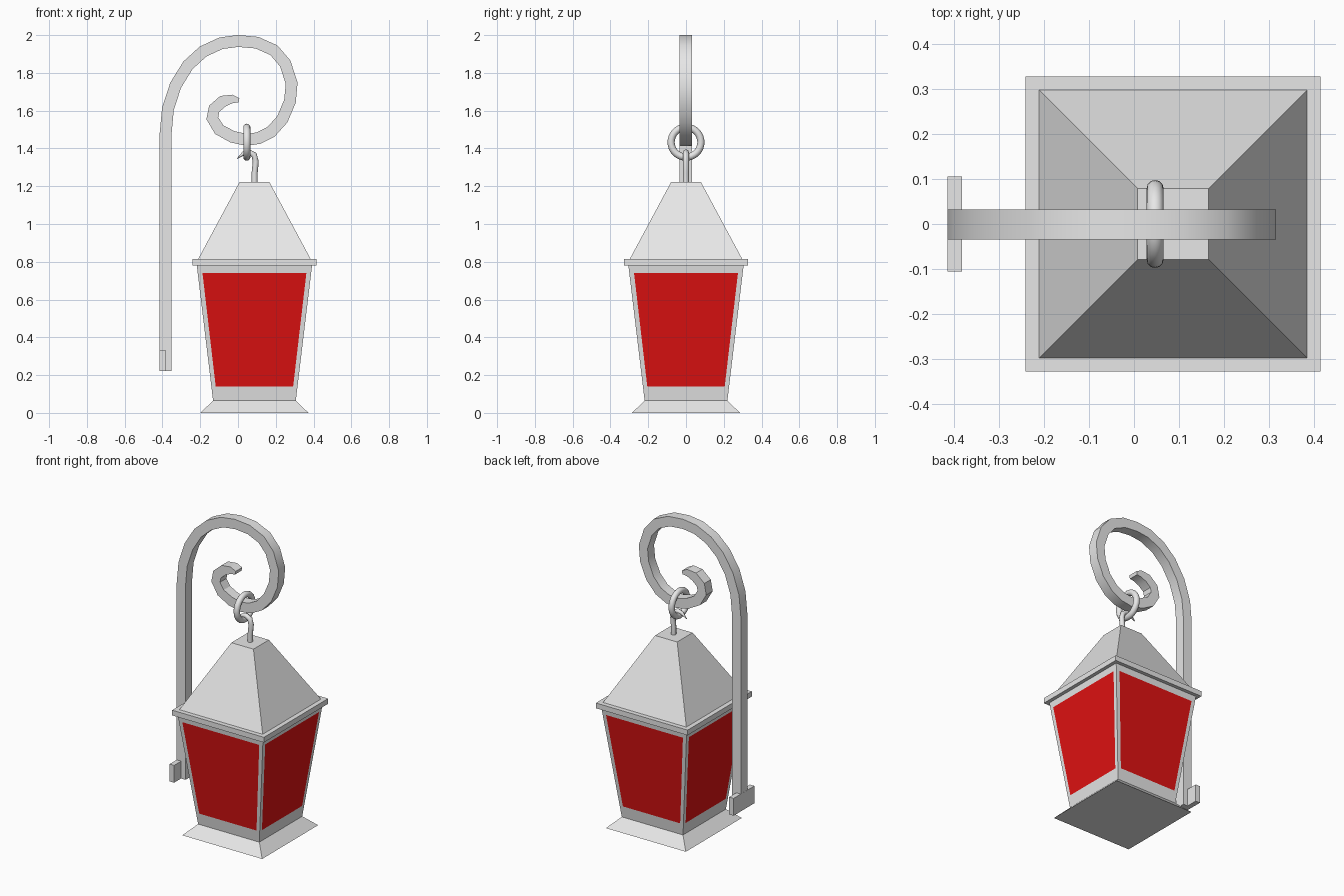
import bpy, bmesh, math
from mathutils import Vector, Matrix

cube = bpy.data.objects.get("Cube")
if cube:
    bpy.data.objects.remove(cube, do_unlink=True)

CX = 0.087  # lantern axis


def material(name, rgb):
    m = bpy.data.materials.new(name)
    m.use_nodes = True
    m.diffuse_color = (*rgb, 1)
    m.node_tree.nodes["Principled BSDF"].inputs["Base Color"].default_value = (*rgb, 1)
    return m


GREY = material("light grey metal", (0.8, 0.8, 0.8))
RED = material("red glass", (0.75, 0.006, 0.006))


def finish(name, bm, mats=(GREY,), smooth=None):
    bmesh.ops.remove_doubles(bm, verts=bm.verts, dist=0.0002)
    bmesh.ops.recalc_face_normals(bm, faces=bm.faces)
    me = bpy.data.meshes.new(name)
    bm.to_mesh(me)
    bm.free()
    for m in mats:
        me.materials.append(m)
    ob = bpy.data.objects.new(name, me)
    bpy.context.collection.objects.link(ob)
    if smooth:
        shade(ob, smooth)
    return ob


def shade(ob, degrees):
    bpy.ops.object.select_all(action='DESELECT')
    bpy.context.view_layer.objects.active = ob
    ob.select_set(True)
    bpy.ops.object.shade_smooth_by_angle(angle=math.radians(degrees))


def square(bm, half, z):
    return [bm.verts.new((CX + sx * half, sy * half, z))
            for sx, sy in ((-1, -1), (1, -1), (1, 1), (-1, 1))]


def frustum(name, low, high):
    """Square block between two (half width, height) levels."""
    bm = bmesh.new()
    a, b = square(bm, *low), square(bm, *high)
    bm.faces.new(a)
    bm.faces.new(b)
    for i in range(4):
        j = (i + 1) % 4
        bm.faces.new((a[i], a[j], b[j], b[i]))
    return finish(name, bm)


def box(name, size, centre):
    bm = bmesh.new()
    bmesh.ops.create_cube(bm, size=1, matrix=Matrix.Translation(centre) @ Matrix.Diagonal((*size, 1)))
    return finish(name, bm)


# Base, brim and roof
frustum("base", (0.286, 0), (0.219, 0.065))
frustum("brim", (0.328, 0.78), (0.328, 0.814))
frustum("roof", (0.298, 0.814), (0.079, 1.222))

# Tapered body with a flush glass pane set in each side
LOW, HIGH = (0.219, 0.065), (0.305, 0.78)


def half_at(z):
    t = (z - LOW[1]) / (HIGH[1] - LOW[1])
    return LOW[0] + t * (HIGH[0] - LOW[0])


bm = bmesh.new()
for side in range(4):
    turn = Matrix.Translation((CX, 0, 0)) @ Matrix.Rotation(side * math.pi / 2, 4, 'Z')

    def quad(bottom, top):
        return [bm.verts.new(turn @ Vector((s * w, -half_at(z), z)))
                for s, (w, z) in ((-1, bottom), (1, bottom), (1, top), (-1, top))]

    outer = quad(LOW, HIGH)
    pane = quad((0.205, 0.14), (0.275, 0.74))
    bm.faces.new(pane).material_index = 1
    for i in range(4):
        j = (i + 1) % 4
        bm.faces.new((outer[i], outer[j], pane[j], pane[i]))
finish("lantern_body", bm, (GREY, RED))

# Flat iron bracket: a post that rolls into a scroll
path = [(-0.383, 0.222), (-0.383, 1.48), (-0.371, 1.61), (-0.33, 1.735),
        (-0.265, 1.84), (-0.185, 1.913), (-0.09, 1.957), (0, 1.969),
        (0.1, 1.96), (0.19, 1.92), (0.25, 1.85), (0.284, 1.745),
        (0.275, 1.65), (0.235, 1.555), (0.175, 1.488), (0.11, 1.455),
        (0.045, 1.445), (-0.03, 1.462), (-0.1, 1.5), (-0.136, 1.56),
        (-0.126, 1.61), (-0.08, 1.65), (-0.03, 1.662), (0.005, 1.655)]
widths = [0.063] * (len(path) - 3) + [0.062, 0.045, 0.022]
bm = bmesh.new()
rings = []
for i, (p, w) in enumerate(zip(path, widths)):
    before = Vector(path[max(i - 1, 0)])
    after = Vector(path[min(i + 1, len(path) - 1)])
    here = Vector(p)
    d = Vector((0, 0))
    for seg in (here - before, after - here):
        if seg.length > 0:
            d += seg.normalized()
    d.normalize()
    n = Vector((-d.y, d.x)) * w / 2
    rings.append([bm.verts.new((here.x + s * n.x, y, here.y + s * n.y))
                  for s, y in ((-1, -0.034), (1, -0.034), (1, 0.032), (-1, 0.032))])
for a, b in zip(rings, rings[1:]):
    for k in range(4):
        m = (k + 1) % 4
        bm.faces.new((a[k], a[m], b[m], b[k]))
bm.faces.new(rings[0])
bm.faces.new(rings[-1])
finish("scroll_bracket", bm, smooth=30)

# Wall plate at the foot of the post
box("wall_plate", (0.032, 0.212, 0.112), (-0.399, 0, 0.278))

# Hanging ring
bpy.ops.mesh.primitive_torus_add(major_radius=0.079, minor_radius=0.019,
                                 major_segments=32, minor_segments=12,
                                 location=(0.047, 0, 1.433),
                                 rotation=(0, math.pi / 2, 0))
ring = bpy.context.object
ring.name = "hanging_ring"
ring.data.materials.append(GREY)
shade(ring, 60)

# Hook on the roof, tapering to a point
curve = bpy.data.curves.new("roof_hook", 'CURVE')
curve.dimensions = '3D'
curve.bevel_depth = 0.016
curve.bevel_resolution = 2
curve.use_fill_caps = True
hook_points = [(0.088, 1.21, 1), (0.088, 1.27, 1), (0.094, 1.33, 1), (0.085, 1.366, 1),
               (0.058, 1.38, 0.95), (0.03, 1.374, 0.7), (-0.006, 1.345, 0.1)]
spline = curve.splines.new('POLY')
spline.points.add(len(hook_points) - 1)
for point, (x, z, r) in zip(spline.points, hook_points):
    point.co = (x, 0, z, 1)
    point.radius = r
curve.materials.append(GREY)
hook = bpy.data.objects.new("roof_hook", curve)
bpy.context.collection.objects.link(hook)
bpy.ops.object.select_all(action='DESELECT')
bpy.context.view_layer.objects.active = hook
hook.select_set(True)
bpy.ops.object.convert(target='MESH')
shade(bpy.context.object, 50)
